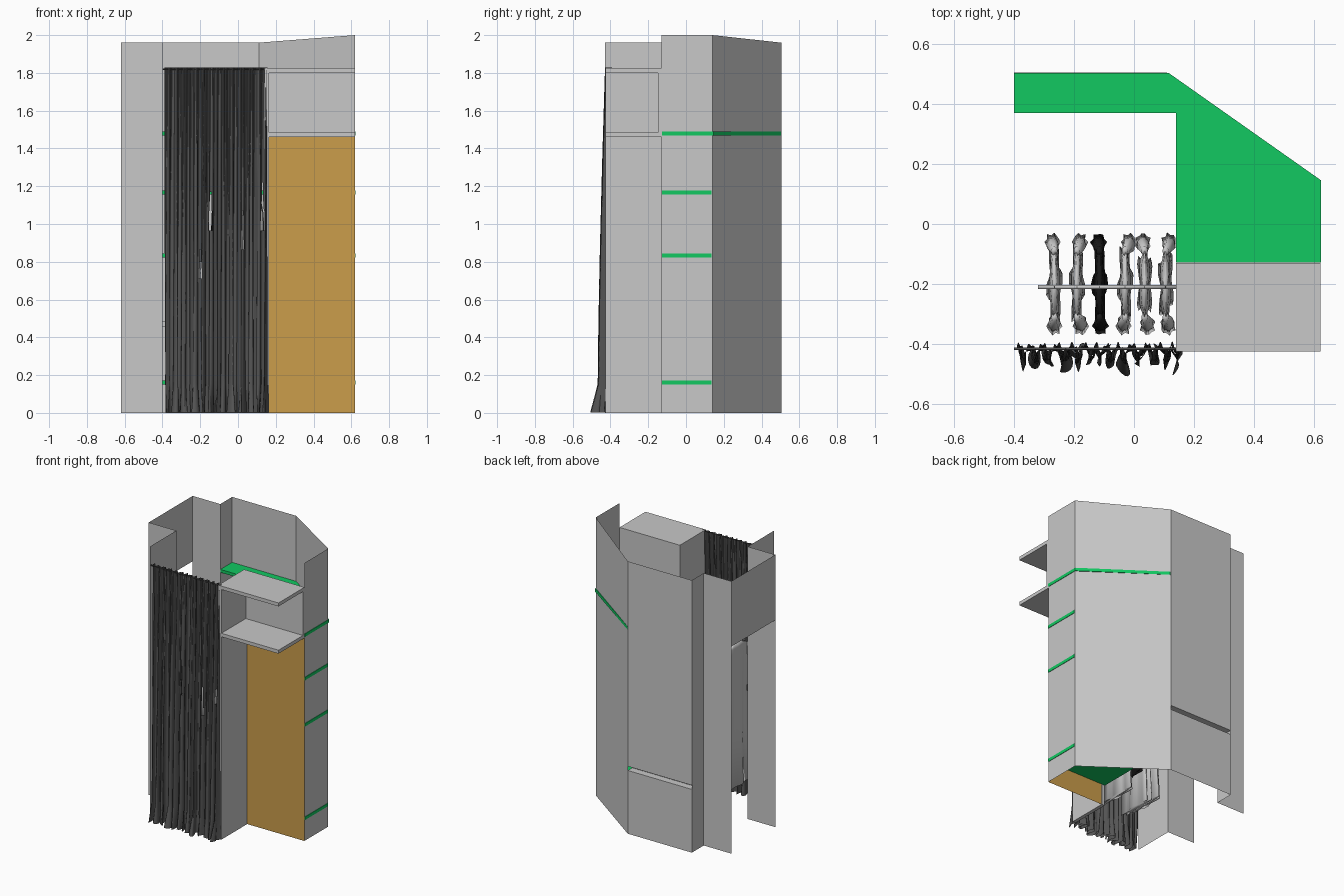
import bpy, bmesh, math, random
from mathutils import Vector

random.seed(4)
cube = bpy.data.objects.get("Cube")
if cube:
    bpy.data.objects.remove(cube, do_unlink=True)


def material(name, rgb):
    m = bpy.data.materials.new(name)
    m.use_nodes = True
    m.diffuse_color = (*rgb, 1)
    m.node_tree.nodes["Principled BSDF"].inputs["Base Color"].default_value = (*rgb, 1)
    return m


GREY = material("light grey", (0.58, 0.58, 0.58))
GREEN = material("shelf green", (0.006, 0.58, 0.12))
OCHRE = material("ochre wood", (0.6, 0.34, 0.07))
DARK = material("dark curtain", (0.09, 0.09, 0.09))
BLACK = material("black cloth", (0.01, 0.01, 0.01))


def finish(name, bm, mat, smooth=False):
    me = bpy.data.meshes.new(name)
    bm.to_mesh(me)
    bm.free()
    me.materials.append(mat)
    for p in me.polygons:
        p.use_smooth = smooth
    ob = bpy.data.objects.new(name, me)
    bpy.context.collection.objects.link(ob)
    return ob


def quad(name, points, mat=GREY):
    bm = bmesh.new()
    bm.faces.new([bm.verts.new(p) for p in points])
    return finish(name, bm, mat)


def wall(name, a, b, low, top_a, top_b=None, mat=GREY):
    """Thin upright sheet between two floor points."""
    top_b = top_a if top_b is None else top_b
    return quad(name, [(*a, low), (*b, low), (*b, top_b), (*a, top_a)], mat)


def prism(name, outline, low, high, mat):
    bm = bmesh.new()
    face = bm.faces.new([bm.verts.new((x, y, low)) for x, y in outline])
    ext = bmesh.ops.extrude_face_region(bm, geom=[face])
    bmesh.ops.translate(bm, vec=(0, 0, high - low),
                        verts=[v for v in ext["geom"] if isinstance(v, bmesh.types.BMVert)])
    bmesh.ops.recalc_face_normals(bm, faces=bm.faces)
    return finish(name, bm, mat)


def box(name, x0, x1, y0, y1, z0, z1, mat=GREY):
    return prism(name, [(x0, y0), (x1, y0), (x1, y1), (x0, y1)], z0, z1, mat)


# Outer walls
H = 1.96
front_l, back_l = (-0.62, -0.13), (-0.62, 0.37)
step_in, step_out = (-0.4, 0.37), (-0.4, 0.505)
back_r, corner_r, front_r = (0.11, 0.505), (0.62, 0.14), (0.62, -0.13)
post_in, post_front = (-0.4, -0.13), (-0.4, -0.43)
slot_low, slot_high, slot_y = 0.455, 0.485, 0.455
wall("entry_front_wall", front_l, post_in, 0, H)
wall("entry_return_wall", post_in, post_front, 0, H)
wall("doorway_header", front_l, back_l, 1.49, H)
wall("entry_back_wall", back_l, step_in, 0, H)
wall("step_wall", step_in, step_out, 0, H)
wall("back_wall_lower", step_out, back_r, 0, slot_low)
wall("back_wall_upper", step_out, back_r, slot_high, H)
wall("diagonal_wall", back_r, corner_r, 0, H, 2.0)
wall("side_wall", corner_r, front_r, 0, 2.0)

# Recessed slot across the back wall
wall("slot_inner", (-0.4, slot_y), (0.11, slot_y), slot_low, slot_high)
for name, z in (("slot_floor", slot_low), ("slot_ceiling", slot_high)):
    quad(name, [(-0.4, slot_y, z), (0.11, slot_y, z), (*back_r, z), (*step_out, z)])

# Green corner shelves; the highest one shows through the diagonal wall
for i, z in enumerate((0.15, 0.822, 1.155, 1.468)):
    e = 0.005 if i == 3 else -0.006
    prism("corner_shelf_%d" % (i + 1),
          [(-0.399, 0.37), (0.14, 0.37), (0.14, -0.128), (0.623, -0.128),
           (0.623, 0.14 + e), (0.11 + e, 0.503), (-0.399, 0.503)], z, z + 0.022, GREEN)

# Cabinet front, divider and open front shelves
wall("cabinet_door", (0.165, -0.131), (0.62, -0.131), 0, 1.46, mat=OCHRE)
box("divider_panel", 0.14, 0.165, -0.425, -0.13, 0, 1.825)
box("niche_back", 0.165, 0.62, -0.147, -0.13, 1.485, 1.8)
for name, z in (("niche_shelf_lower", 1.46), ("niche_shelf_upper", 1.8)):
    box(name, 0.165, 0.62, -0.425, -0.13, z, z + 0.025)


def rod(name, x0, x1, y, z, r, mat):
    bm = bmesh.new()
    bmesh.ops.create_cone(bm, cap_ends=True, segments=12, radius1=r, radius2=r, depth=x1 - x0)
    for v in bm.verts:
        v.co = Vector((v.co.z + (x0 + x1) / 2, v.co.x + y, v.co.y + z))
    return finish(name, bm, mat, True)


rod("clothes_rail", -0.32, 0.14, -0.21, 1.24, 0.007, GREY)
rod("curtain_rail", -0.4, 0.14, -0.415, 1.82, 0.004, DARK)


# Pleated curtain, flaring and gathering at the floor, with narrow gaps
def curtain():
    cols, rows = 240, 36
    slits = ((-0.145, 0.013, 0.95, 1.2), (-0.2, 0.012, 0.72, 0.88),
             (0.13, 0.012, 0.98, 1.2), (0.025, 0.008, 0.85, 1.08))
    bm = bmesh.new()
    grid = []
    for j in range(rows + 1):
        d = j / rows
        z = 1.825 * (1 - d) + 0.003
        foot = max(0, d - 0.92) / 0.08
        line = []
        for i in range(cols + 1):
            u = i / cols
            a = 2 * math.pi * u
            wave = math.sin(13 * a + 1.2 * math.sin(2 * a) + 0.6 * d)
            fine = math.sin(31 * a + 2 * d + math.sin(5 * a))
            y = -0.41 - 0.028 * math.sin(d * math.pi / 2)
            y += (0.012 + 0.012 * d + 0.014 * foot) * wave + 0.007 * fine
            x = -0.39 + 0.545 * u + 0.008 * math.sin(26 * a + d) * d
            if foot:
                y -= 0.025 * foot * max(0, math.sin(3 * a + 2))
                x += 0.01 * foot * math.sin(17 * a)
            line.append(bm.verts.new((x, y, z)))
        grid.append(line)
    for j in range(rows):
        for i in range(cols):
            f = bm.faces.new((grid[j][i], grid[j + 1][i], grid[j + 1][i + 1], grid[j][i + 1]))
            c = f.calc_center_median()
            for sx, w, lo, hi in slits:
                taper = w * (hi - c.z) / (hi - lo)
                if lo < c.z < hi and abs(c.x - sx) < taper:
                    bm.faces.remove(f)
                    break
    finish("curtain", bm, DARK, True)


curtain()


def loft(bm, rings, ripple, phase, n=28):
    """Closed cloth tube; each ring is centre x, centre y, z, half x, half y."""
    loops = []
    for k, (cx, cy, z, hx, hy) in enumerate(rings):
        loop = []
        for i in range(n):
            a = 2 * math.pi * i / n
            s = 1 + ripple * k / len(rings) * math.sin(6 * a + phase)
            loop.append(bm.verts.new((cx + hx * s * math.cos(a), cy + hy * s * math.sin(a), z)))
        loops.append(loop)
    for lo, hi in zip(loops, loops[1:]):
        for i in range(n):
            bm.faces.new((lo[i], hi[i], hi[(i + 1) % n], lo[(i + 1) % n]))
    bm.faces.new(loops[0])
    bm.faces.new(loops[-1])


# Garments on the rail: long body, two sleeves and a hanger hook
for g, x in enumerate((-0.265, -0.19, -0.115, -0.03, 0.035, 0.105)):
    mat = BLACK if g == 2 else GREY
    bm = bmesh.new()
    y, hem = -0.2, random.uniform(0.12, 0.4)
    ph = random.uniform(0, 6)
    loft(bm, [(x, y, 1.21, 0.008, 0.03), (x, y, 1.18, 0.012, 0.1),
              (x, y, 1.12, 0.017, 0.125), (x, y, 0.85, 0.018, 0.1),
              (x + 0.004, y, 0.6, 0.02, 0.11), (x, y, hem, 0.022, 0.125)], 0.35, ph)
    for side in (-1, 1):
        sway = random.uniform(-0.01, 0.015)
        loft(bm, [(x, y + side * 0.11, 1.17, 0.01, 0.015),
                  (x + sway, y + side * 0.13, 1.05, 0.02, 0.025),
                  (x + sway, y + side * 0.14, 0.8, 0.024, 0.028)], 0.3, ph, 14)
    bmesh.ops.recalc_face_normals(bm, faces=bm.faces)
    finish("garment_%d" % (g + 1), bm, mat, True)
    box("hanger_hook_%d" % (g + 1), x - 0.002, x + 0.002, y - 0.012, y - 0.008, 1.2, 1.25, BLACK)
